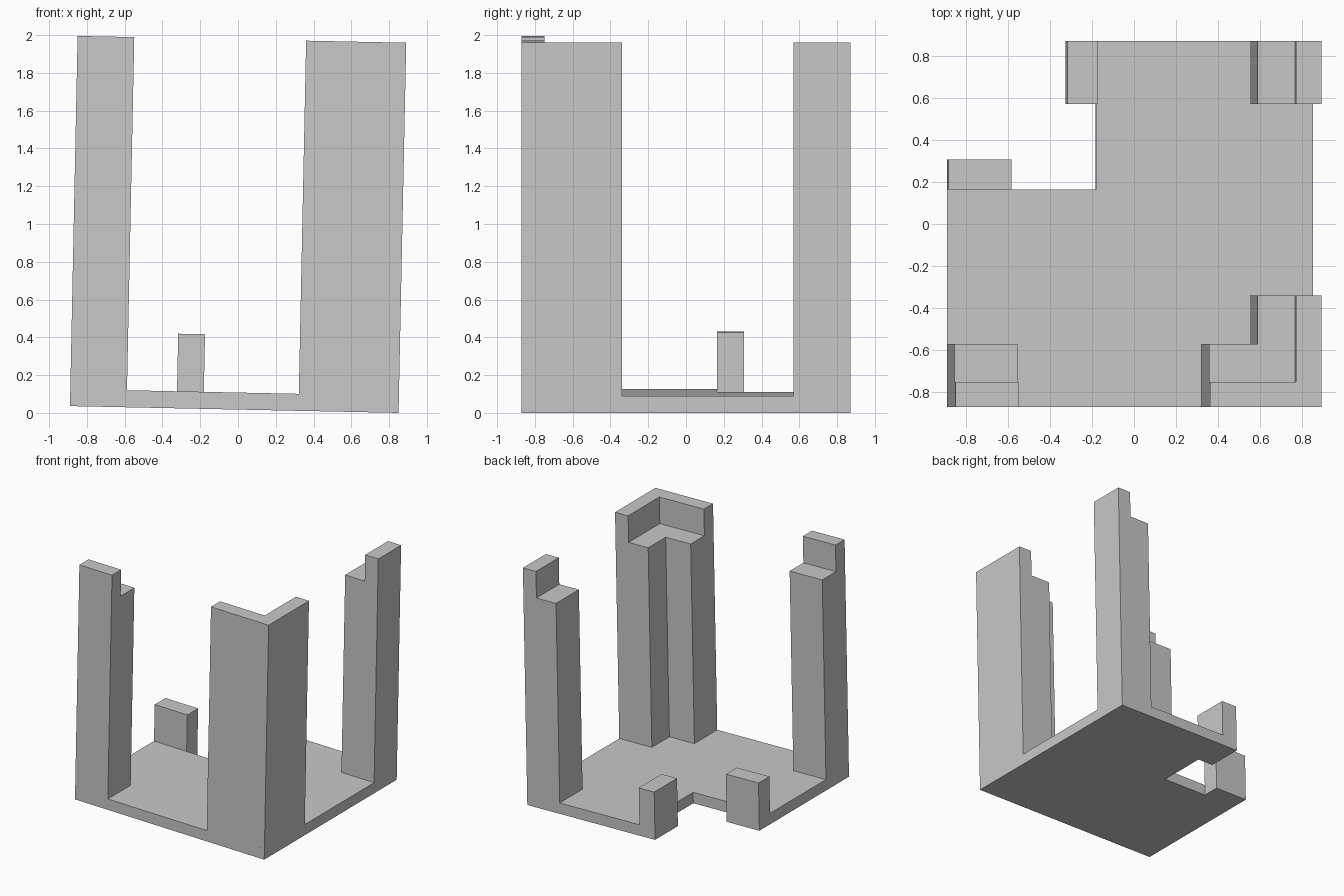
import bpy, bmesh
from math import atan2
from mathutils import Matrix

if "Cube" in bpy.data.objects:
    bpy.data.objects.remove(bpy.data.objects["Cube"])

SIDE, HEIGHT, LEDGE, FLOOR = 1.74, 1.96, 1.74, 0.09
POST, WALL = 0.3, 0.12          # post thickness, thin outer wall at the top
WIDE, STUMP = 0.53, 0.395       # corner post reach, stump height
NOTCH_X, NOTCH_Y = 0.707, 1.035  # missing back corner of the floor
STUB = 0.142                    # stump thickness

grey = bpy.data.materials.new("light_grey")
grey.use_nodes = True
colour = (0.58, 0.58, 0.58, 1)
grey.diffuse_color = colour
grey.node_tree.nodes["Principled BSDF"].inputs["Base Color"].default_value = colour

# the whole model leans slightly sideways about its lower side edge
LEAN = Matrix.Translation((0.85, 0, 0)) @ Matrix.Rotation(atan2(0.036, SIDE), 4, "Y") \
    @ Matrix.Translation((-SIDE, -SIDE / 2, 0))


def rect(x0, x1, y0, y1):
    return [(x0, y0), (x1, y0), (x1, y1), (x0, y1)]


def corner(reach, thick):
    """L outline hugging the front corner on the +x side."""
    s = SIDE
    return [(s - reach, 0), (s, 0), (s, reach), (s - thick, reach),
            (s - thick, thick), (s - reach, thick)]


def part(name, *prisms):
    """One object made of upright prisms given as (outline, bottom, top)."""
    bm = bmesh.new()
    for outline, low, high in prisms:
        face = bm.faces.new([bm.verts.new((x, y, low)) for x, y in outline])
        grown = bmesh.ops.extrude_face_region(bm, geom=[face], use_keep_orig=True)
        for v in grown["geom"]:
            if isinstance(v, bmesh.types.BMVert):
                v.co.z = high
    bmesh.ops.recalc_face_normals(bm, faces=bm.faces)
    mesh = bpy.data.meshes.new(name)
    bm.to_mesh(mesh)
    bm.free()
    mesh.materials.append(grey)
    obj = bpy.data.objects.new(name, mesh)
    obj.matrix_world = LEAN
    bpy.context.collection.objects.link(obj)


def post(name, lower, upper):
    part(name, (lower, FLOOR, LEDGE), (upper, LEDGE, HEIGHT))


# floor slab with its notched back corner
part("floor", ([(0, 0), (SIDE, 0), (SIDE, SIDE), (NOTCH_X, SIDE),
                (NOTCH_X, NOTCH_Y), (0, NOTCH_Y)], 0, FLOOR))

# tall posts with stepped tops
post("corner_post", corner(WIDE, POST), corner(WIDE, WALL))
post("front_post", rect(0, POST, 0, POST), rect(0, POST, 0, WALL))
post("back_post", rect(SIDE - POST, SIDE, SIDE - POST, SIDE),
     rect(SIDE - WALL, SIDE, SIDE - POST, SIDE))

# short stumps beside the notch
part("side_stump", (rect(0, POST, NOTCH_Y, NOTCH_Y + STUB), 0, STUMP))
part("back_stump", (rect(NOTCH_X - STUB, NOTCH_X, SIDE - POST, SIDE), 0, STUMP))
